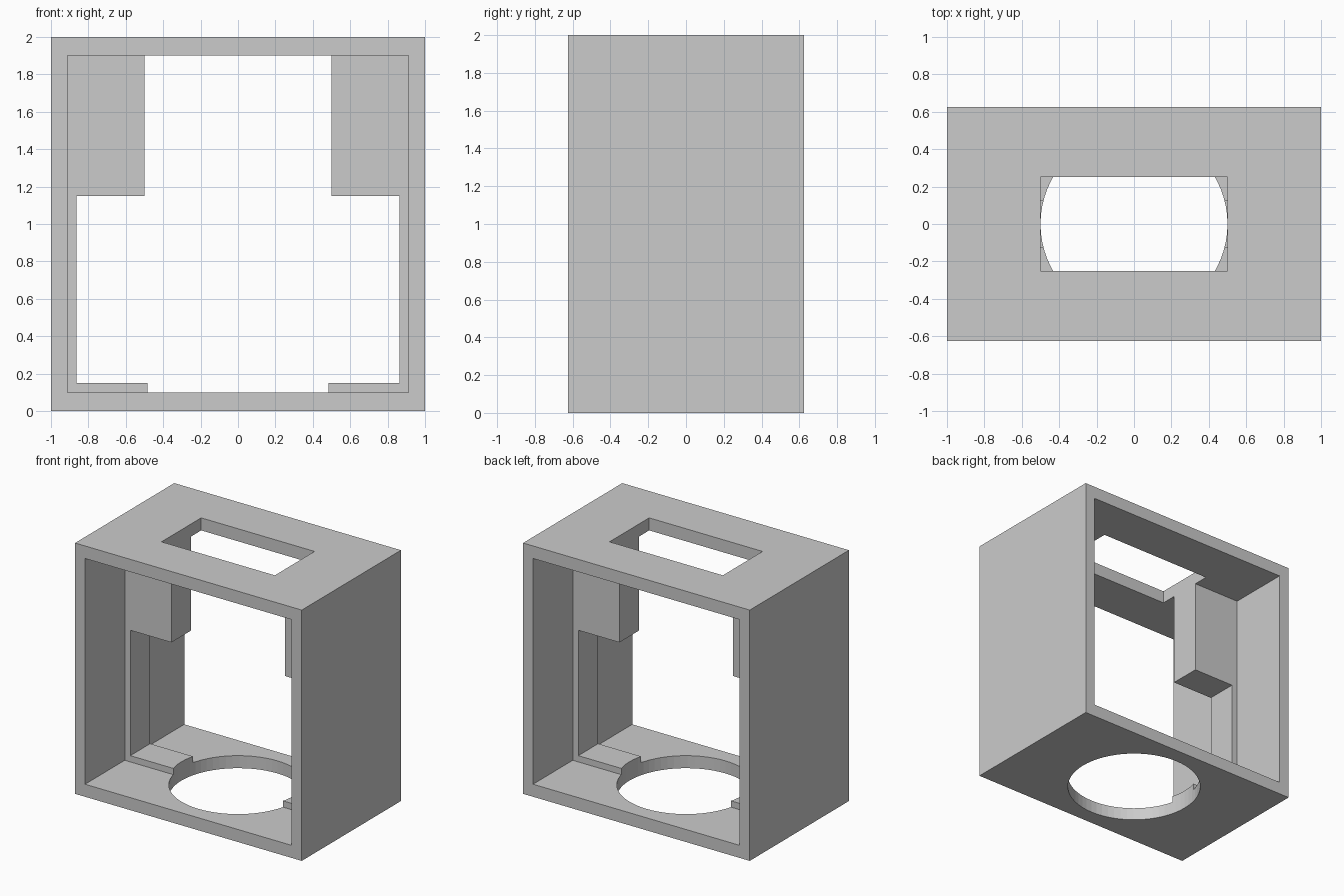
import bpy, bmesh, math

if "Cube" in bpy.data.objects:
    bpy.data.objects.remove(bpy.data.objects["Cube"])


def new_object(name, bm):
    bmesh.ops.recalc_face_normals(bm, faces=bm.faces)
    mesh = bpy.data.meshes.new(name)
    bm.to_mesh(mesh)
    bm.free()
    obj = bpy.data.objects.new(name, mesh)
    bpy.context.collection.objects.link(obj)
    return obj


def box(name, x, y, z0, z1):
    """Box symmetric in x and y, given by half sizes."""
    bm = bmesh.new()
    bmesh.ops.create_cube(bm, size=2)
    for v in bm.verts:
        v.co = (v.co.x * x, v.co.y * y, z0 if v.co.z < 0 else z1)
    return new_object(name, bm)


def bracket(name, side):
    """Side bracket: hanging block, thin wall rib and floor pad in one profile."""
    pts = [(0.95, 0.05), (0.40, 0.05), (0.40, 0.15), (0.8625, 0.15),
           (0.8625, 1.15), (0.45, 1.15), (0.45, 1.95), (0.95, 1.95)]
    bm = bmesh.new()
    face = bm.faces.new([bm.verts.new((side * x, -0.125, z)) for x, z in pts])
    ext = bmesh.ops.extrude_face_region(bm, geom=[face])
    for v in ext["geom"]:
        if isinstance(v, bmesh.types.BMVert):
            v.co.y = 0.125
    return new_object(name, bm)


def disc(name, radius, z0, z1):
    bm = bmesh.new()
    bmesh.ops.create_cone(bm, cap_ends=True, segments=64, radius1=radius,
                          radius2=radius, depth=z1 - z0)
    bmesh.ops.translate(bm, verts=bm.verts, vec=(0, 0, (z0 + z1) / 2))
    return new_object(name, bm)


# Outer housing
housing = box("housing", 1.0, 0.625, 0.0, 2.0)

# Through opening, brackets, roof window and round floor hole;
# the last two cutters also trim the bracket ends
steps = [
    (box("opening_cutter", 0.9115, 1.0, 0.1, 1.9), 'DIFFERENCE'),
    (bracket("left_bracket", -1), 'UNION'),
    (bracket("right_bracket", 1), 'UNION'),
    (box("roof_window_cutter", 0.5, 0.25, 0.6, 2.3), 'DIFFERENCE'),
    (disc("floor_hole_cutter", 0.5, -0.3, 0.5), 'DIFFERENCE'),
]
for tool, operation in steps:
    mod = housing.modifiers.new(tool.name, 'BOOLEAN')
    mod.object = tool
    mod.operation = operation
    mod.solver = 'EXACT'

# Bake the modifiers and remove the helpers
bpy.context.view_layer.update()
graph = bpy.context.evaluated_depsgraph_get()
result = bpy.data.meshes.new_from_object(housing.evaluated_get(graph))
housing.modifiers.clear()
housing.data = result
for tool, _ in steps:
    bpy.data.objects.remove(tool)
